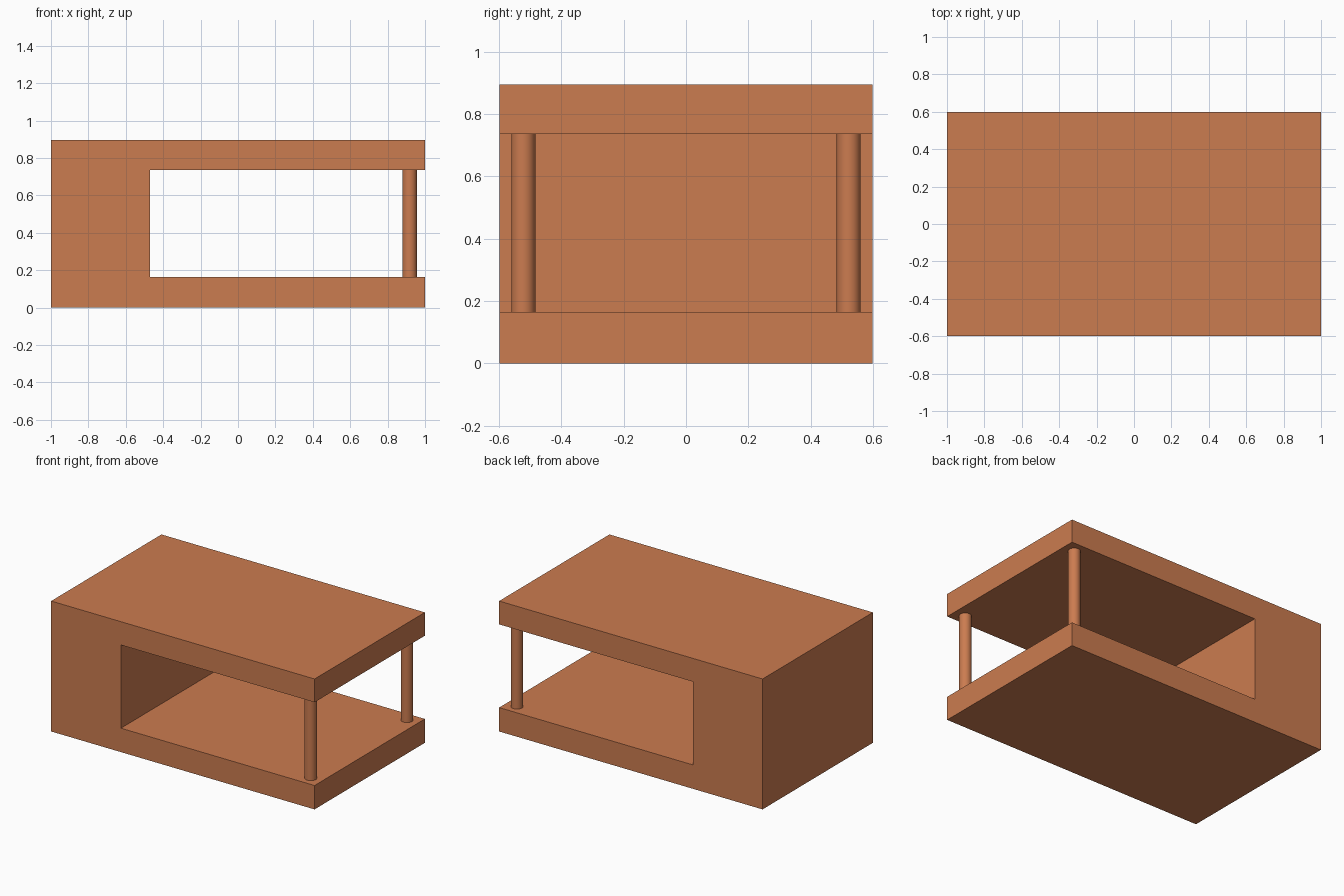
import bpy
import bmesh
import math
from mathutils import Vector

cube = bpy.data.objects.get("Cube")
if cube:
    bpy.data.objects.remove(cube, do_unlink=True)

# Overall sizes
HALF_X, HALF_Y, HEIGHT = 1.0, 0.598, 0.895
SHELF_TOP, ROOF_BASE, WALL_X = 0.164, 0.735, -0.47
POST_X, POST_Y, POST_R = 0.918, 0.522, 0.0385

# Single warm wood colour
wood = bpy.data.materials.new("warm_wood")
wood.use_nodes = True
colour = (0.6, 0.2, 0.08, 1)
wood.diffuse_color = colour
wood.node_tree.nodes["Principled BSDF"].inputs["Base Color"].default_value = colour


def add_object(name, bm):
    bmesh.ops.recalc_face_normals(bm, faces=bm.faces)
    mesh = bpy.data.meshes.new(name)
    bm.to_mesh(mesh)
    bm.free()
    mesh.materials.append(wood)
    obj = bpy.data.objects.new(name, mesh)
    bpy.context.collection.objects.link(obj)
    return obj


# C-shaped body: base, solid end block and top extruded front to back
profile = [
    (-HALF_X, 0), (HALF_X, 0), (HALF_X, SHELF_TOP), (WALL_X, SHELF_TOP),
    (WALL_X, ROOF_BASE), (HALF_X, ROOF_BASE), (HALF_X, HEIGHT), (-HALF_X, HEIGHT),
]
bm = bmesh.new()
face = bm.faces.new([bm.verts.new((x, -HALF_Y, z)) for x, z in profile])
extruded = bmesh.ops.extrude_face_region(bm, geom=[face], use_keep_orig=True)
moved = [g for g in extruded["geom"] if isinstance(g, bmesh.types.BMVert)]
bmesh.ops.translate(bm, verts=moved, vec=Vector((0, 2 * HALF_Y, 0)))
add_object("table_body", bm)

# Round posts holding up the open end
for name, side in (("front_post", -1), ("back_post", 1)):
    bm = bmesh.new()
    bmesh.ops.create_cone(bm, cap_ends=True, segments=32, radius1=POST_R,
                          radius2=POST_R, depth=ROOF_BASE - SHELF_TOP)
    post = add_object(name, bm)
    post.location = (POST_X, side * POST_Y, (SHELF_TOP + ROOF_BASE) / 2)
    bpy.ops.object.select_all(action="DESELECT")
    post.select_set(True)
    bpy.context.view_layer.objects.active = post
    bpy.ops.object.shade_smooth_by_angle(angle=math.radians(30))
